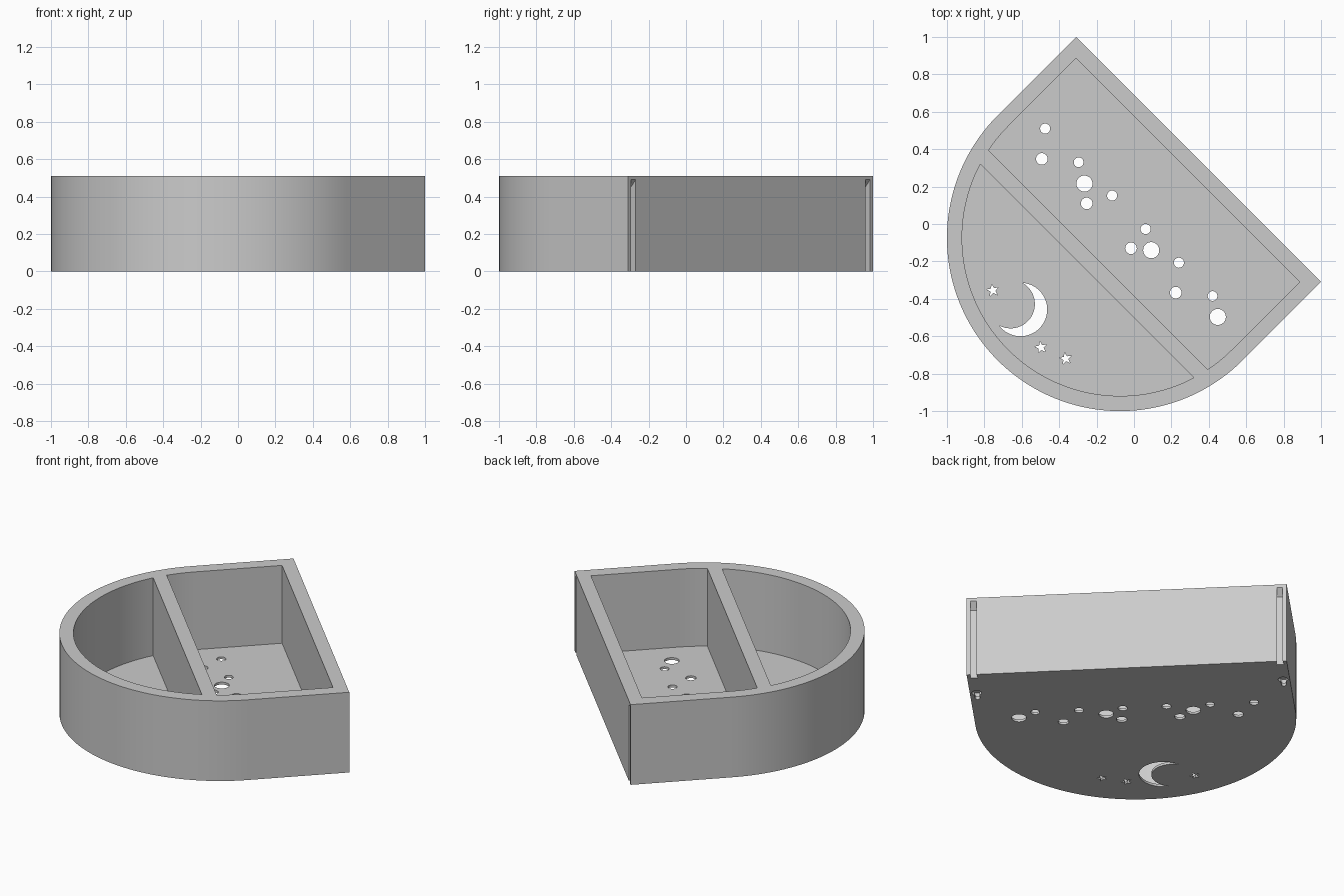
import bpy, bmesh, math

if "Cube" in bpy.data.objects:
    bpy.data.objects.remove(bpy.data.objects["Cube"])

S = math.sqrt(0.5)
H, FLOOR = 0.51, 0.015
BACK, CV = 0.488, -0.105          # back face and arc centre along the tray axis
R, WALL = 0.926, 0.081
DIV_BACK, DIV_FRONT = -0.271, -0.354


def turn(p):
    """Tray axes (across, toward back) to world axes."""
    u, v = p
    return ((u + v) * S, (v - u) * S)


def arc(cx, cy, r, a0, a1, n):
    return [(cx + r * math.cos(a0 + (a1 - a0) * i / n),
             cy + r * math.sin(a0 + (a1 - a0) * i / n)) for i in range(n + 1)]


def circle(cx, cy, r, n=32):
    return arc(cx, cy, r, 0, 2 * math.pi, n)[:-1]


def prism(bm, pts, z0, z1, tops=None):
    """Extruded outline; tops gives an individual top height per point."""
    tops = tops or [z1] * len(pts)
    low = [bm.verts.new((x, y, z0)) for x, y in pts]
    high = [bm.verts.new((x, y, z)) for (x, y), z in zip(pts, tops)]
    bm.faces.new(low[::-1])
    bm.faces.new(high)
    n = len(pts)
    for i in range(n):
        j = (i + 1) % n
        bm.faces.new((low[i], low[j], high[j], high[i]))


def make(name, bm):
    bmesh.ops.recalc_face_normals(bm, faces=bm.faces[:])
    me = bpy.data.meshes.new(name)
    bm.to_mesh(me)
    bm.free()
    ob = bpy.data.objects.new(name, me)
    bpy.context.collection.objects.link(ob)
    return ob


def cut(target, bm):
    cutter = make("cutter", bm)
    cutter.hide_render = True
    mod = target.modifiers.new("cut", 'BOOLEAN')
    mod.operation, mod.solver, mod.object = 'DIFFERENCE', 'EXACT', cutter
    bpy.context.view_layer.objects.active = target
    bpy.ops.object.modifier_apply(modifier=mod.name)
    bpy.data.objects.remove(cutter, do_unlink=True)


# Tray body: half round front, square back
bm = bmesh.new()
outline = [(R, BACK), (-R, BACK)] + arc(0, CV, R, math.pi, 2 * math.pi, 72)
prism(bm, [turn(p) for p in outline], 0, H)
tray = make("divided_tray", bm)

# Two compartments separated by the divider
bm = bmesh.new()
ri = R - WALL
a = math.asin((DIV_BACK - CV) / ri)
rear = ([(ri, BACK - WALL), (-ri, BACK - WALL)]
        + arc(0, CV, ri, math.pi, math.pi - a, 8) + arc(0, CV, ri, a, 0, 8))
b = math.asin((DIV_FRONT - CV) / ri)
front = arc(0, CV, ri, math.pi - b, 2 * math.pi + b, 64)
for shape in (rear, front):
    prism(bm, [turn(p) for p in shape], FLOOR, H + 0.1)
cut(tray, bm)

# Round drain holes, crescent and stars through the floor
bm = bmesh.new()
HOLES = [(-.475, .51, .027), (-.493, .348, .031), (-.296, .33, .026),
         (-.265, .216, .043), (-.253, .11, .031), (-.117, .152, .027),
         (.062, -.027, .027), (-.016, -.13, .031), (.092, -.14, .043),
         (.24, -.207, .027), (.223, -.367, .031), (.42, -.385, .026),
         (.448, -.497, .043)]
for x, y, r in HOLES:
    prism(bm, circle(x, y, r), -0.05, 0.08)

ox, oy, orad = -.607, -.457, .143
ix, iy, irad = -.66, -.428, .13
tip1, tip2 = (-.60, -.313), (-.72, -.543)
ang = lambda p, cx, cy: math.atan2(p[1] - cy, p[0] - cx)
moon = arc(ox, oy, orad, ang(tip2, ox, oy), ang(tip1, ox, oy), 32)
moon += arc(ix, iy, irad, ang(tip1, ix, iy), ang(tip2, ix, iy), 32)[1:-1]
prism(bm, moon, -0.05, 0.08)

for x, y in [(-.755, -.355), (-.497, -.66), (-.365, -.72)]:
    star = []
    for k in range(10):
        r, t = (.034 if k % 2 == 0 else .014), math.radians(100 + 36 * k)
        star.append((x + r * math.cos(t), y + r * math.sin(t)))
    prism(bm, star, -0.05, 0.08)
cut(tray, bm)

# Dovetail hanging channels in the back, with sloped upper ends
bm = bmesh.new()
for s in (-1, 1):
    c, d, e = s * (R - 0.04), 0.04, 0.02
    slot = [(c - .017, BACK + e), (c - .017, BACK), (c - .022, BACK - d),
            (c + .022, BACK - d), (c + .017, BACK), (c + .017, BACK + e)]
    prism(bm, [turn(p) for p in slot], -0.05, 0,
          [0.49 + (v - BACK) for u, v in slot])
cut(tray, bm)

# Keyholes in the underside of the side walls, then their undercuts
KV, KL = 0.275, 0.06
for z0, z1, neck in ((-0.05, 0.025, .014), (0.02, 0.05, .027)):
    bm = bmesh.new()
    for s in (-1, 1):
        c = s * (R - 0.04)
        q = math.acos(min(neck / .028, 1))
        key = arc(c, KV, .028, -q, math.pi + q, 24)
        key += arc(c, KV - KL, neck, math.pi, 2 * math.pi, 12)
        prism(bm, [turn(p) for p in key], z0, z1)
    cut(tray, bm)

# Plain grey finish
grey = bpy.data.materials.new("plain grey")
grey.diffuse_color = (0.6, 0.6, 0.6, 1)
grey.use_nodes = True
grey.node_tree.nodes["Principled BSDF"].inputs["Base Color"].default_value = grey.diffuse_color
tray.data.materials.clear()
tray.data.materials.append(grey)
for p in tray.data.polygons:
    p.material_index = 0
bpy.ops.object.select_all(action='DESELECT')
tray.select_set(True)
bpy.context.view_layer.objects.active = tray
bpy.ops.object.shade_smooth_by_angle(angle=math.radians(30))
